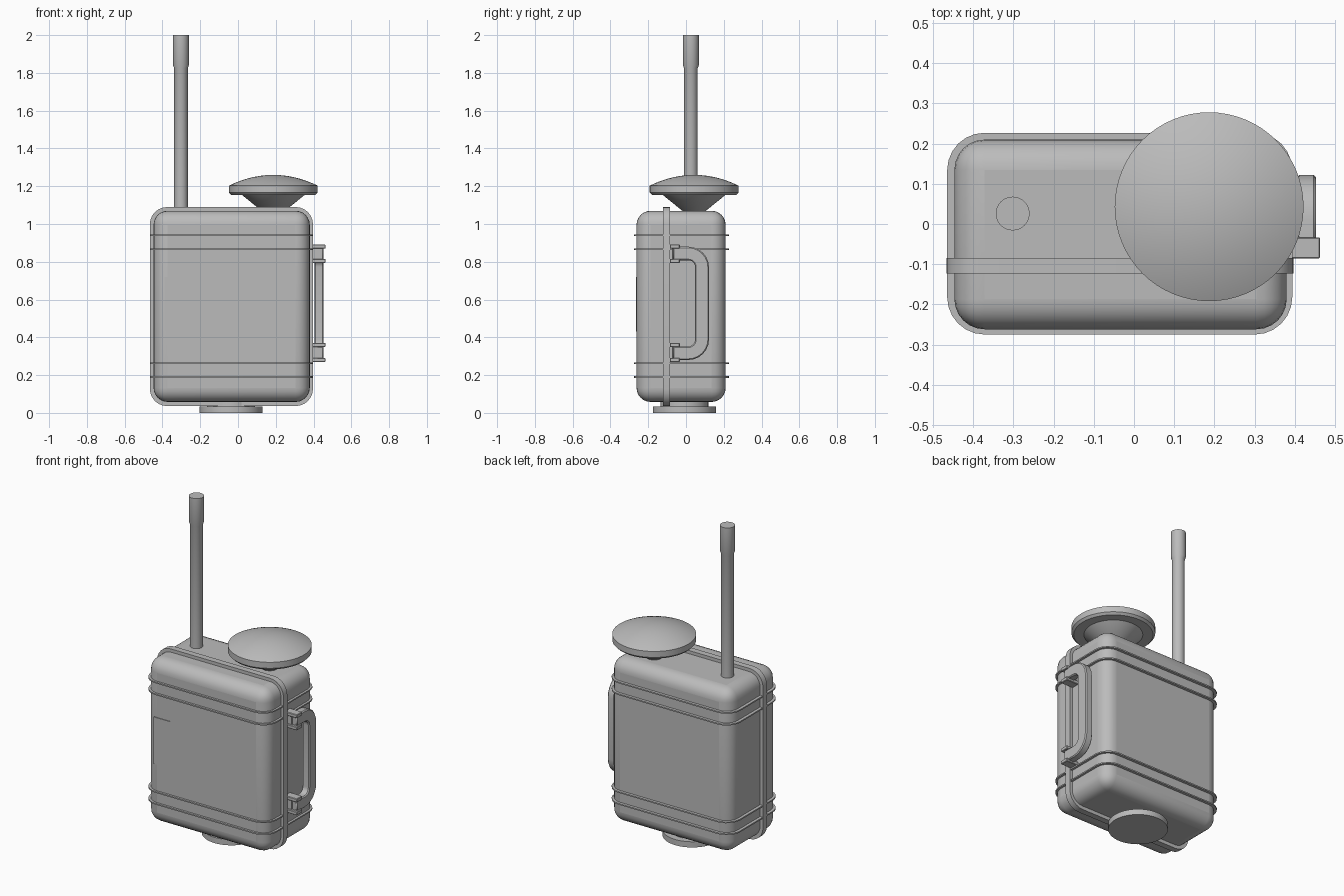
import bpy, bmesh
from math import pi, sin, cos
from mathutils import Vector

old = bpy.data.objects.get("Cube")
if old:
    bpy.data.objects.remove(old, do_unlink=True)

grey = bpy.data.materials.new("plain grey")
grey.use_nodes = True
grey.diffuse_color = (0.5, 0.5, 0.5, 1)
grey.node_tree.nodes["Principled BSDF"].inputs["Base Color"].default_value = (0.5, 0.5, 0.5, 1)


def finish(name, bm, bevel=0, segments=1, smooth=True):
    bmesh.ops.recalc_face_normals(bm, faces=bm.faces)
    mesh = bpy.data.meshes.new(name)
    bm.to_mesh(mesh)
    bm.free()
    mesh.materials.append(grey)
    ob = bpy.data.objects.new(name, mesh)
    bpy.context.collection.objects.link(ob)
    if bevel:
        mod = ob.modifiers.new("rounded edges", "BEVEL")
        mod.width, mod.segments = bevel, segments
        mod.limit_method, mod.angle_limit = "ANGLE", 0.8
    bpy.ops.object.select_all(action="DESELECT")
    ob.select_set(True)
    bpy.context.view_layer.objects.active = ob
    if smooth:
        bpy.ops.object.shade_smooth_by_angle(angle=0.6)
    return ob


def box(name, low, high, **kw):
    bm = bmesh.new()
    bmesh.ops.create_cube(bm, size=1)
    low, high = Vector(low), Vector(high)
    for v in bm.verts:
        v.co = (low + high) / 2 + v.co * (high - low)
    return finish(name, bm, **kw)


def arc(cx, cy, r, start, end, steps=6):
    angles = [start + (end - start) * i / steps for i in range(steps + 1)]
    return [(cx + r * cos(a), cy + r * sin(a)) for a in angles]


def rounded_rect(a0, b0, a1, b1, r):
    corners = [(a1 - r, b1 - r), (a0 + r, b1 - r), (a0 + r, b0 + r), (a1 - r, b0 + r)]
    return [p for i, c in enumerate(corners) for p in arc(*c, r, i * pi / 2, (i + 1) * pi / 2)]


def prism(name, points, axis, low, high, **kw):
    """Extrude a flat outline along one axis."""
    def place(a, b, t):
        return {"x": (t, a, b), "y": (a, t, b), "z": (a, b, t)}[axis]
    bm = bmesh.new()
    rings = [[bm.verts.new(place(a, b, t)) for a, b in points] for t in (low, high)]
    for ring in rings:
        bm.faces.new(ring)
    for i in range(len(points)):
        j = (i + 1) % len(points)
        bm.faces.new((rings[0][i], rings[0][j], rings[1][j], rings[1][i]))
    return finish(name, bm, **kw)


def lathe(name, centre, profile, sides=48):
    """Turn (radius, height) pairs around a vertical axis."""
    bm = bmesh.new()
    verts = [bm.verts.new((centre[0] + r, centre[1], z)) for r, z in profile]
    edges = [bm.edges.new(pair) for pair in zip(verts, verts[1:])]
    bmesh.ops.spin(bm, geom=verts + edges, cent=(*centre, 0), axis=(0, 0, 1),
                   angle=2 * pi, steps=sides)
    bmesh.ops.remove_doubles(bm, verts=bm.verts, dist=1e-5)
    return finish(name, bm)


# Case with rounded edges, seam rim and thin ribs
box("case_body", (-0.447, -0.262, 0.058), (0.38, 0.21, 1.07), bevel=0.075, segments=6)
prism("seam_rim", rounded_rect(-0.467, 0.036, 0.397, 1.09, 0.092), "y", -0.123, -0.085)
for i, z in enumerate((0.19, 0.263, 0.867, 0.94)):
    prism(f"case_rib_{i + 1}", rounded_rect(-0.465, -0.275, 0.394, 0.227, 0.093),
          "z", z - 0.004, z + 0.004)

# Thin plate on the front
box("front_plate", (-0.39, -0.266, 0.43), (-0.28, -0.26, 0.72), smooth=False)

# Antenna with a wider tip
lathe("antenna", (-0.302, 0.026), [(0, 1.05), (0.036, 1.05), (0.036, 1.825),
      (0.042, 1.84), (0.042, 2), (0, 2)], 32)

# Domed dish on a flared stem
dome = [(0.235 * cos(t), 1.203 + 0.057 * sin(t) ** 2)
        for t in [pi / 2 * i / 10 for i in range(10)]]
lathe("dish", (0.187, 0.043), [(0, 1.05), (0.05, 1.06), (0.165, 1.153), (0.222, 1.153),
      (0.235, 1.166)] + dome + [(0, 1.26)], 64)

# Round foot and its neck
lathe("foot", (-0.037, -0.009), [(0, 0), (0.167, 0), (0.167, 0.035), (0.127, 0.035),
      (0.127, 0.07), (0, 0.07)], 64)

# Side handle bow
outer = [(-0.07, 0.28)] + arc(0.012, 0.39, 0.11, -pi / 2, 0) \
    + arc(0.012, 0.77, 0.11, 0, pi / 2) + [(-0.07, 0.88)]
inner = [(-0.07, 0.808)] + arc(0.012, 0.772, 0.036, pi / 2, 0) \
    + arc(0.012, 0.388, 0.036, 0, -pi / 2) + [(-0.07, 0.352)]
prism("handle", outer + inner, "x", 0.405, 0.453, bevel=0.006)

# Clips that hold the handle ends
for i, z in enumerate((0.28, 0.36, 0.805, 0.88)):
    box(f"handle_clip_{i + 1}", (0.37, -0.086, z - 0.011), (0.463, -0.033, z + 0.011),
        bevel=0.003, smooth=False)
for i, z in enumerate((0.32, 0.843)):
    box(f"handle_hinge_{i + 1}", (0.37, -0.075, z - 0.03), (0.42, -0.045, z + 0.03), smooth=False)
